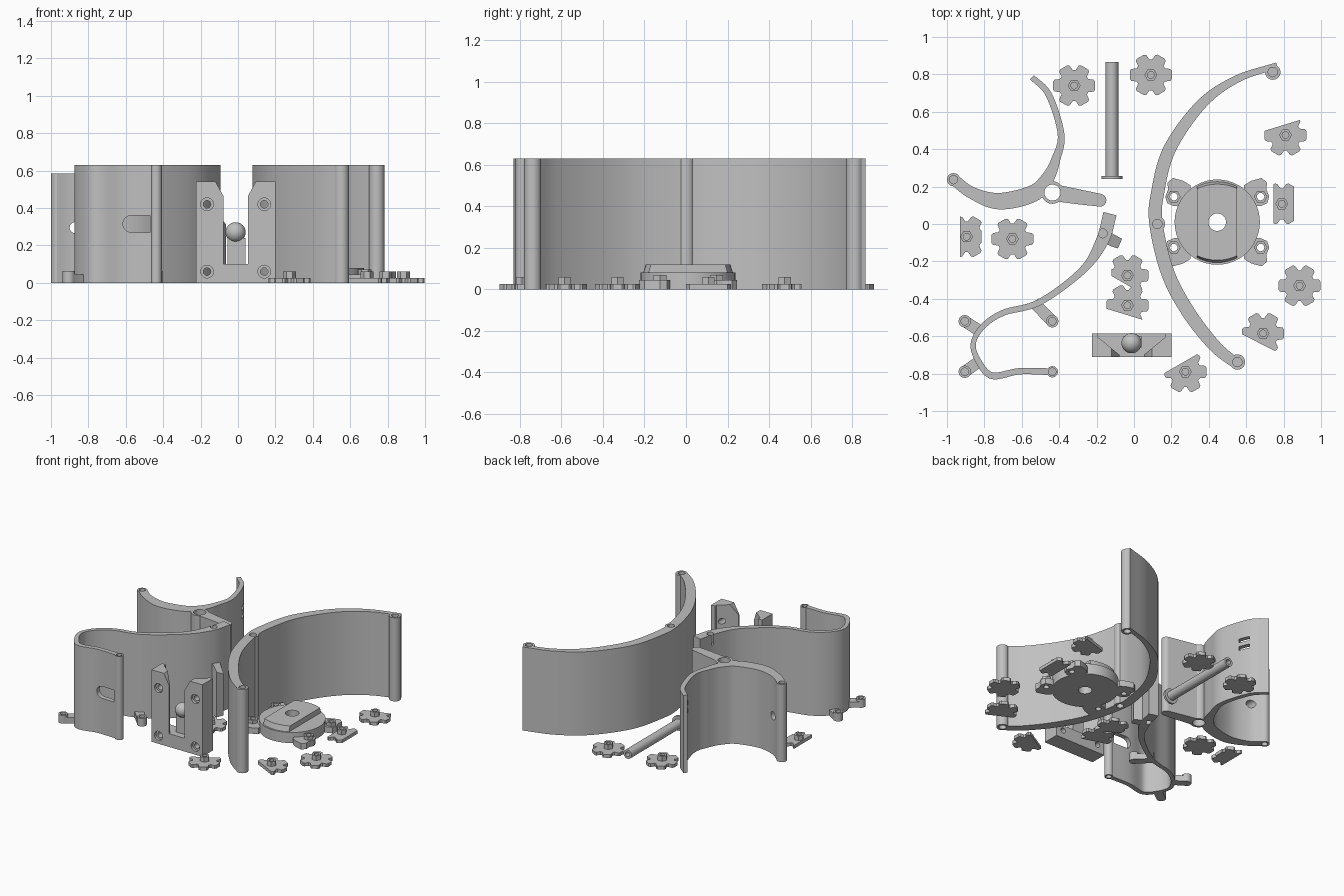
import bpy, bmesh, math
from mathutils import Vector, Matrix

if "Cube" in bpy.data.objects:
    bpy.data.objects.remove(bpy.data.objects["Cube"])

grey = bpy.data.materials.new("plain_grey")
grey.diffuse_color = (0.53, 0.53, 0.53, 1)
grey.use_nodes = True
grey.node_tree.nodes["Principled BSDF"].inputs["Base Color"].default_value = grey.diffuse_color


def finish(name, bm):
    bmesh.ops.recalc_face_normals(bm, faces=bm.faces)
    me = bpy.data.meshes.new(name)
    bm.to_mesh(me)
    bm.free()
    me.materials.append(grey)
    ob = bpy.data.objects.new(name, me)
    bpy.context.collection.objects.link(ob)
    return ob


def prism(name, pts, z0, z1):
    bm = bmesh.new()
    f = bm.faces.new([bm.verts.new((x, y, z0)) for x, y in pts])
    r = bmesh.ops.extrude_face_region(bm, geom=[f])
    vs = [g for g in r["geom"] if isinstance(g, bmesh.types.BMVert)]
    bmesh.ops.translate(bm, verts=vs, vec=(0, 0, z1 - z0))
    return finish(name, bm)


def box(name, x0, x1, y0, y1, z0, z1):
    return prism(name, [(x0, y0), (x1, y0), (x1, y1), (x0, y1)], z0, z1)


def cyl(name, x, y, r, z0, z1, n=28):
    return prism(name, [(x + r * math.cos(math.tau * i / n), y + r * math.sin(math.tau * i / n))
                        for i in range(n)], z0, z1)


def cyl_y(name, x, z, r, y0, y1, n=28):
    ob = cyl(name, x, -z, r, y0, y1, n)
    ob.data.transform(Matrix(((1, 0, 0, 0), (0, 0, 1, 0), (0, -1, 0, 0), (0, 0, 0, 1))))
    return ob


def combine(ob, tool, op):
    m = ob.modifiers.new("join", 'BOOLEAN')
    m.operation, m.solver, m.object = op, 'EXACT', tool
    bpy.context.view_layer.objects.active = ob
    bpy.ops.object.modifier_apply(modifier=m.name)
    bpy.data.objects.remove(tool)


def add(ob, tool):
    combine(ob, tool, 'UNION')


def cut(ob, tool):
    combine(ob, tool, 'DIFFERENCE')


def ribbon(name, pts, height, steps=8):
    """Upright wall along a smooth path of (x, y, half thickness)."""
    P = [Vector(p) for p in pts]
    P = [2 * P[0] - P[1]] + P + [2 * P[-1] - P[-2]]
    path = []
    for i in range(1, len(P) - 2):
        a, b, c, d = P[i - 1:i + 3]
        for s in range(steps):
            t = s / steps
            path.append(0.5 * (2 * b + (c - a) * t + (2 * a - 5 * b + 4 * c - d) * t * t
                               + (3 * b - a - 3 * c + d) * t ** 3))
    path.append(P[-2])
    left, right = [], []
    for i, p in enumerate(path):
        t = path[min(i + 1, len(path) - 1)] - path[max(i - 1, 0)]
        n = Vector((-t.y, t.x)).normalized() * p.z
        left.append((p.x + n.x, p.y + n.y))
        right.append((p.x - n.x, p.y - n.y))
    return prism(name, left + right[::-1], 0, height)


# Large curved wall with three pin posts
big = ribbon("large_wall", [(.765, .848, .016), (.55, .775, .02), (.36, .64, .028), (.19, .40, .034),
                            (.125, .16, .035), (.118, 0, .036), (.18, -.26, .036), (.29, -.47, .036),
                            (.43, -.65, .033), (.55, -.75, .028)], .63)
for x, y in ((.742, .812), (.125, 0), (.553, -.738)):
    add(big, cyl("post", x, y, .041, 0, .63))
    for z in (-.1, .55):
        cut(big, cyl("pin_hole", x, y, .025, z, z + .18))

# Rear left wall: crescent, hinge ring and arm
rear = ribbon("rear_wall", [(-.545, .785, .015), (-.455, .69, .017), (-.39, .48, .018), (-.418, .345, .024),
                            (-.462, .245, .035), (-.54, .163, .045), (-.72, .122, .044),
                            (-.866, .166, .032), (-.963, .237, .03)], .585)
add(rear, ribbon("arm", [(-.43, .168, .045), (-.3, .146, .04), (-.18, .127, .034)], .585))
add(rear, cyl("arm_end", -.182, .127, .034, 0, .585))
add(rear, cyl("hinge_ring", -.436, .168, .06, 0, .585))
cut(rear, cyl("hinge_hole", -.436, .168, .043, -.1, .7))
add(rear, cyl("end_post", -.965, .237, .035, 0, .585))
for z in (-.1, .51):
    cut(rear, cyl("pin_hole", -.965, .237, .022, z, z + .18))
cut(rear, cyl_y("round_hole", -.87, .295, .03, .05, .35))
for z in (.36, .42):
    slot = box("slot", -.1, .1, -.04, .04, z, z + .03)
    slot.data.transform(Matrix.Translation((-.43, .66, 0)) @ Matrix.Rotation(math.radians(32), 4, 'Z'))
    cut(rear, slot)

# Front left wall: long sweep, rounded turn and front panel with a window
front = ribbon("front_wall", [(-.128, .055, .036), (-.17, -.09, .034), (-.275, -.248, .02), (-.505, -.418, .017),
                              (-.70, -.475, .016), (-.81, -.55, .015), (-.86, -.645, .014),
                              (-.825, -.745, .016), (-.755, -.812, .018), (-.61, -.787, .017),
                              (-.44, -.79, .018)], .63)
add(front, cyl("end_post", -.437, -.79, .03, 0, .63))
for z in (-.1, .55):
    cut(front, cyl("pin_hole", -.437, -.79, .02, z, z + .18))
    cut(front, cyl("hinge_hole", -.167, -.05, .024, z, z + .18))
cut(front, box("window", -.57, -.47, -.9, -.7, .27, .36))
cut(front, cyl_y("window_round", -.57, .315, .045, -.9, -.7))

# Sloped catch beside the hinge
catch = ribbon("catch", [(-.16, -.06, .03), (-.12, -.085, .032), (-.075, -.105, .028)], .38, 4)
for v in catch.data.vertices:
    if v.co.z > .1:
        v.co.z = .38 - 1.2 * max(0, v.co.x + .12)

# Screw lugs at the foot of the front wall
for hx, hy, wx, wy in ((-.905, -.52, -.835, -.565), (-.905, -.79, -.835, -.74), (-.437, -.52, -.535, -.42)):
    lug = ribbon("foot_lug", [(hx, hy, .031), (wx, wy, .031)], .045, 1)
    add(lug, cyl("boss", hx, hy, .033, 0, .062))
    cut(lug, cyl("screw_hole", hx, hy, .02, .02, .1))

# Upright bracket: two slanted columns on a base, with a ball on a stem
bracket = box("bracket", -.225, .20, -.71, -.585, 0, .10)
mid = -.0125
for s in (-1, 1):
    col = prism("column", [(mid + s * a, b) for a, b in
                           ((.2125, -.585), (.2125, -.71), (.065, -.71), (.065, -.70), (.18, -.605),
                            (.18, -.585))], .05, .543)
    add(bracket, col)
    # chamfered inner top corner
    tip = prism("tip_cut", [(mid + s * .055, -.55), (mid + s * .113, -.55), (mid + s * .055, -.445)], -.8, -.5)
    tip.data.transform(Matrix(((1, 0, 0, 0), (0, 0, 1, 0), (0, -1, 0, 0), (0, 0, 0, 1))))
    cut(bracket, tip)
    for z in (.06, .42):
        cut(bracket, cyl_y("screw_hole", mid + s * .153, z, .02, -.8, -.5))
        cut(bracket, cyl_y("countersink", mid + s * .153, z, .034, -.8, -.69))
box("ball_stem", -.055, .04, -.66, -.60, .08, .24)
bm = bmesh.new()
bmesh.ops.create_uvsphere(bm, u_segments=28, v_segments=16, radius=.054,
                          matrix=Matrix.Translation((-.013, -.637, .27)))
finish("ball", bm)


# Six-lobed knobs, some trimmed by straight edges (angle, distance)
def knob(x, y, trims=()):
    pts = []
    for k in range(6):
        a = k * math.pi / 3
        for r, d in ((.104, -.032), (.112, -.022), (.112, .022), (.104, .032)):
            pts.append((r * math.cos(a) - d * math.sin(a), r * math.sin(a) + d * math.cos(a)))
        b = a + math.pi / 6
        for off in (-.09, .09):
            pts.append((.083 * math.cos(b + off), .083 * math.sin(b + off)))
    ob = prism("knob", pts, 0, .025)
    for ang, dist in trims:
        n = Vector((math.cos(math.radians(ang)), math.sin(math.radians(ang)), 0))
        bm = bmesh.new()
        bm.from_mesh(ob.data)
        r = bmesh.ops.bisect_plane(bm, geom=bm.verts[:] + bm.edges[:] + bm.faces[:], plane_co=n * dist,
                                   plane_no=n, clear_outer=True)
        bmesh.ops.holes_fill(bm, edges=[e for e in bm.edges if e.is_boundary])
        bmesh.ops.recalc_face_normals(bm, faces=bm.faces)
        bm.to_mesh(ob.data)
        bm.free()
    add(ob, cyl("hex_boss", 0, 0, .034, .005, .06, 6))
    cut(ob, cyl("bore", 0, 0, .018, .015, .1, 16))
    ob.location = (x, y, 0)


for x, y in ((-.32, .74), (.09, .797), (-.65, -.08), (.885, -.33)):
    knob(x, y)
knob(.81, .475, [(107, .055)])
knob(.275, -.79, [(120, .05)])
knob(.69, -.585, [(243, .055)])
knob(-.035, -.435, [(253, .05)])
knob(-.035, -.275, [(240, .045), (180, .085)])
knob(.79, .108, [(180, .045), (0, .065)])
knob(-.895, -.068, [(180, .035), (0, .08)])

# Round mounting plate with raised bar and four corner lugs
cx, cy = .445, .01
plate = cyl("mounting_plate", cx, cy, .228, 0, .08, 48)
bar = cyl("raised_bar", cx, cy, .226, .05, .12, 48)
for s in (-1, 1):
    cut(bar, box("side_trim", cx + s * .107, cx + s * .4, cy - .4, cy + .4, 0, .2))
for v in bar.data.vertices:
    if v.co.z > .1:
        v.co.y = cy + (v.co.y - cy) * .9
add(plate, bar)
for sx in (-1, 1):
    for sy in (-1, 1):
        x, y = cx + sx * .232, cy + sy * .136
        lug = prism("corner_lug", [(x + sx * a, y + sy * b) for a, b in
                                   ((.035, -.035), (.046, 0), (.03, .04), (.035, .075), (.005, .1),
                                    (-.05, .085), (-.09, .06), (-.09, -.05), (0, -.05))], 0, .045)
        add(plate, lug)
        add(plate, cyl("lug_boss", x, y, .036, 0, .07, 6))
        cut(plate, cyl("lug_hole", x, y, .02, -.1, .2, 16))
cut(plate, cyl("centre_hole", cx, cy, .047, -.1, .3))

# Loose hinge pin lying on its side
pin = cyl_y("hinge_pin", -.118, .056, .034, .245, .865)
add(pin, cyl_y("pin_head", -.118, .056, .056, .24, .256))
cut(pin, cyl_y("pin_bore", -.118, .056, .018, .8, .9))

# Smooth curved surfaces, keep edges sharp
bpy.ops.object.select_all(action='SELECT')
bpy.context.view_layer.objects.active = big
bpy.ops.object.shade_smooth_by_angle(angle=math.radians(30))
